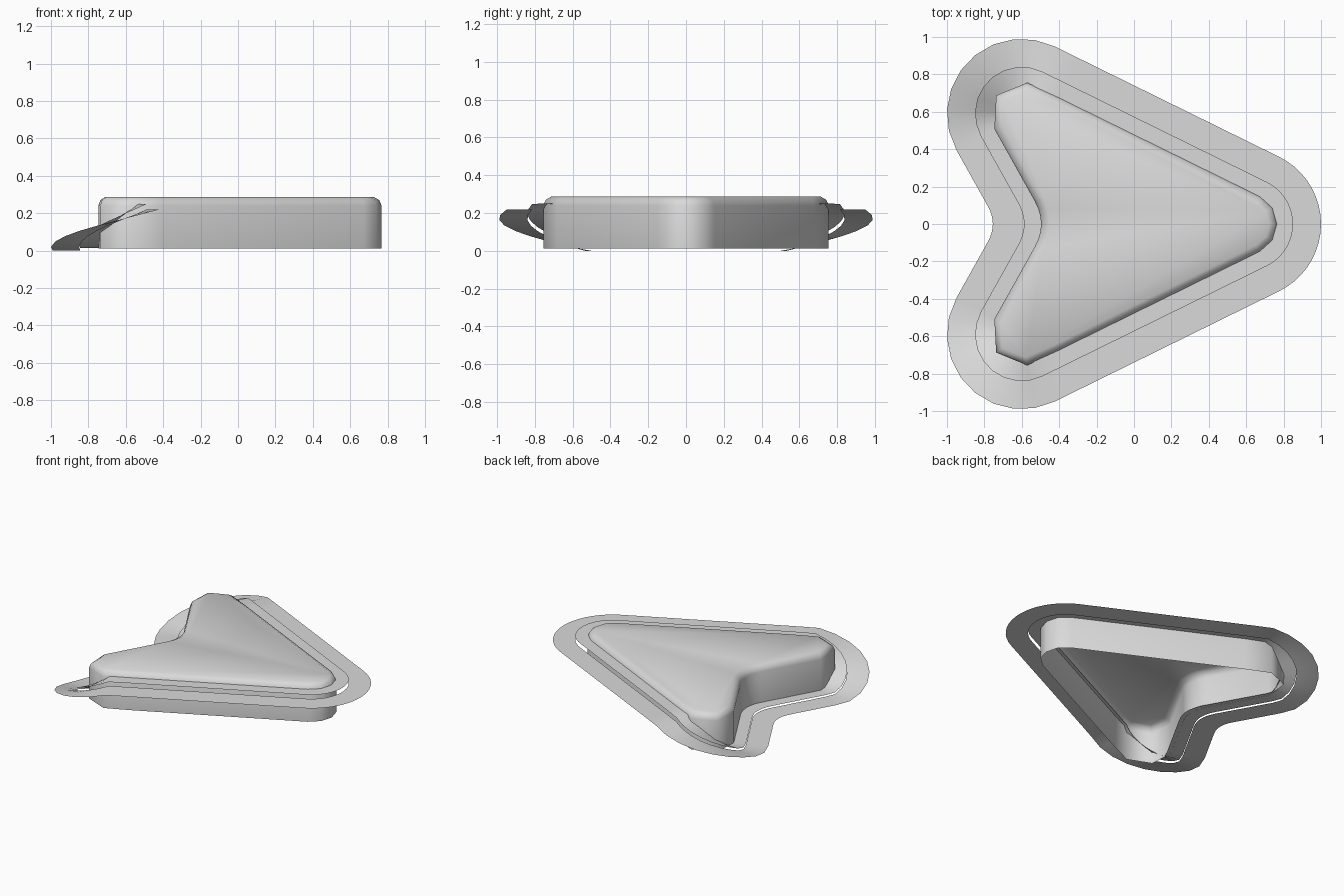
import bpy, bmesh
from math import radians, degrees, atan2, cos, sin
from mathutils import Vector

cube = bpy.data.objects.get("Cube")
if cube:
    bpy.data.objects.remove(cube, do_unlink=True)

# One plain grey for every part
grey = bpy.data.materials.new("light_grey")
grey.use_nodes = True
colour = (0.7, 0.7, 0.7, 1)
grey.diffuse_color = colour
bsdf = next(n for n in grey.node_tree.nodes if n.type == 'BSDF_PRINCIPLED')
bsdf.inputs["Base Color"].default_value = colour
bsdf.inputs["Roughness"].default_value = 0.7

# Arrowhead skeleton: every outline is an offset of these corners
NOSE, WING, NOTCH = Vector((0.6, 0)), Vector((-0.6, 0.59)), Vector((-0.27, 0))


def edge_angle(a, b):
    """Angle in degrees of the outward normal of edge a-b (anticlockwise)."""
    d = b - a
    return degrees(atan2(-d.x, d.y)) % 360


SIDE = edge_angle(NOSE, WING)
BACK = edge_angle(WING, NOTCH)


def polar(centre, r, angle):
    return centre + r * Vector((cos(radians(angle)), sin(radians(angle))))


def outline(r, steps, wing_start, notch_steps):
    """Closed outline at offset r, as (point, height factor) pairs."""
    half = [(polar(NOSE, r, SIDE * i / steps), 1) for i in range(steps + 1)]
    # straight side, then the rounded wing tip that slopes down
    half.append((polar(NOSE.lerp(WING, 0.9), r, SIDE), 1))
    for i in range(steps + 1):
        a = wing_start + (BACK - wing_start) * i / steps
        half.append((polar(WING, r, a), min(1, max(0, (188 - a) / 125))))
    # softened inner corner between the wings
    end = polar(WING, r, BACK)
    corner = Vector((NOTCH.x + r / cos(radians(BACK)), 0))
    start = end.lerp(corner, 0.76)
    mirrored = Vector((start.x, -start.y))
    for i in range(notch_steps + 1):
        t = 0.5 * i / notch_steps
        p = start.lerp(corner, t).lerp(corner.lerp(mirrored, t), t)
        half.append((p, 0))
    return half + [(Vector((p.x, -p.y)), h) for p, h in half[-2:0:-1]]


def skin(name, loops, cap=False):
    """Bridge matching loops into a smooth surface, optionally closed on top."""
    bm = bmesh.new()
    rows = [[bm.verts.new(p) for p in loop] for loop in loops]
    for low, high in zip(rows, rows[1:]):
        for i in range(len(low)):
            j = (i + 1) % len(low)
            bm.faces.new((low[i], low[j], high[j], high[i]))
    if cap:
        bm.faces.new(rows[-1])
    for face in bm.faces:
        face.smooth = True
    mesh = bpy.data.meshes.new(name)
    bm.to_mesh(mesh)
    bm.free()
    mesh.materials.append(grey)
    obj = bpy.data.objects.new(name, mesh)
    bpy.context.collection.objects.link(obj)


# Hollow body, open underneath, with a rounded top edge
body_profile = [(0.168, 0.012), (0.168, 0.24), (0.155, 0.27), (0.125, 0.287)]
skin("arrow_body",
     [[(p.x, p.y, z) for p, h in outline(r, 2, 80, 3)] for r, z in body_profile],
     cap=True)


# Thin flanges: level along the sides, dropping to the ground behind the wings
def flange(name, radii, low, high):
    skin(name, [[(p.x, p.y, low + (high - low) * h) for p, h in outline(r, 9, SIDE, 4)]
                for r in radii])


flange("inner_flange", (0.25, 0.14), 0.013, 0.25)
flange("outer_flange", (0.4, 0.325, 0.25), 0.0, 0.22)
